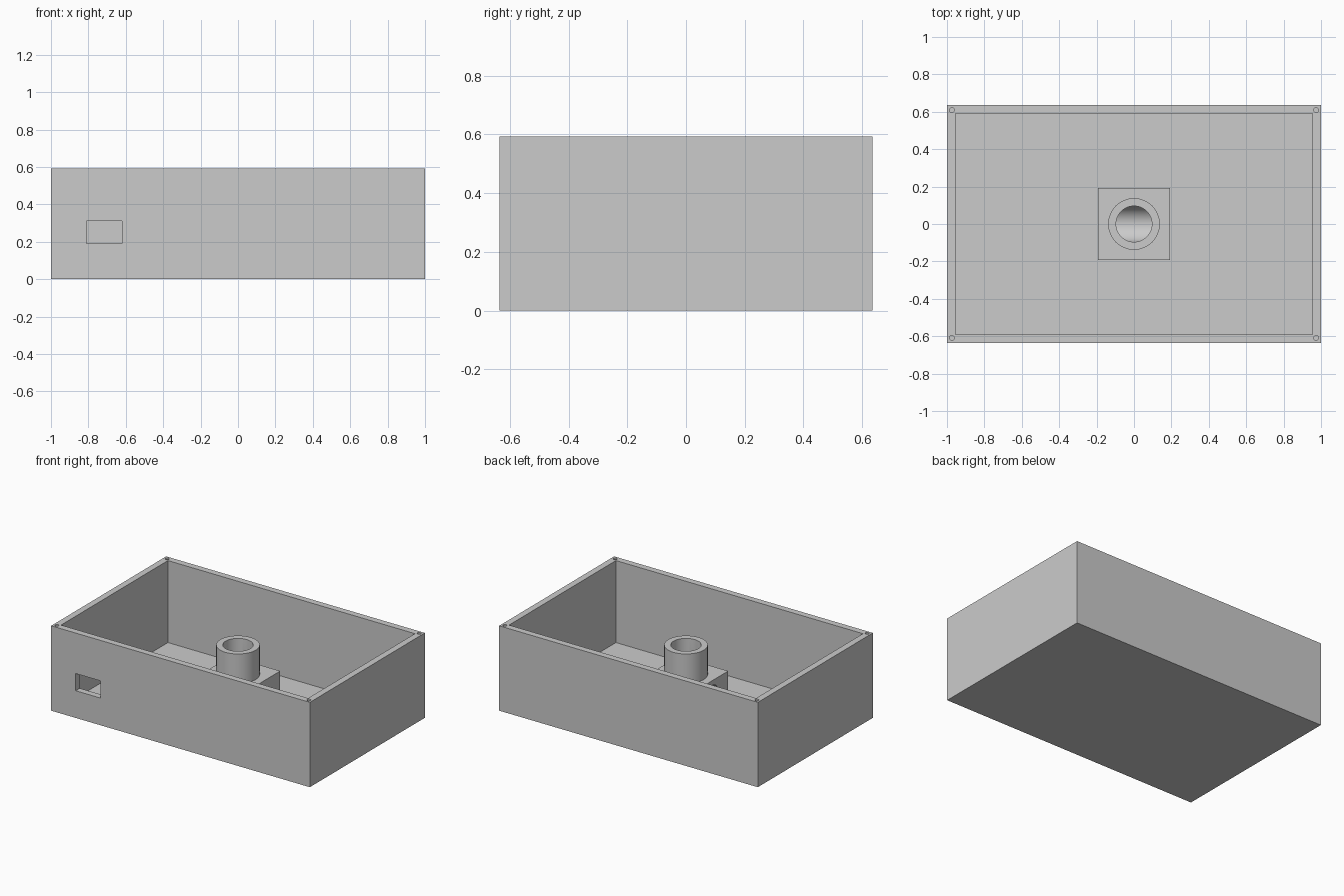
import bpy
from math import pi
from mathutils import Matrix

default = bpy.data.objects.get("Cube")
if default:
    bpy.data.objects.remove(default, do_unlink=True)

grey = bpy.data.materials.new("plain_grey")
grey.use_nodes = True
grey.diffuse_color = (0.6, 0.6, 0.6, 1)
grey.node_tree.nodes["Principled BSDF"].inputs["Base Color"].default_value = (0.6, 0.6, 0.6, 1)


def box(name, x, y, z):
    """Box from (low, high) ranges on each axis."""
    bpy.ops.mesh.primitive_cube_add(size=1)
    ob = bpy.context.object
    ob.name = name
    size = [b - a for a, b in (x, y, z)]
    mid = [(a + b) / 2 for a, b in (x, y, z)]
    ob.data.transform(Matrix.Translation(mid) @ Matrix.Diagonal((*size, 1)))
    ob.data.materials.append(grey)
    return ob


def cylinder(name, radius, length, centre, along_x=False, sides=64):
    bpy.ops.mesh.primitive_cylinder_add(vertices=sides, radius=radius, depth=length)
    ob = bpy.context.object
    ob.name = name
    turn = Matrix.Rotation(pi / 2 if along_x else 0, 4, "Y")
    ob.data.transform(Matrix.Translation(centre) @ turn)
    ob.data.materials.append(grey)
    return ob


def combine(target, other, operation):
    """Apply a boolean and discard the helper."""
    mod = target.modifiers.new(operation.lower(), "BOOLEAN")
    mod.operation = operation
    mod.solver = "EXACT"
    mod.object = other
    bpy.ops.object.select_all(action="DESELECT")
    bpy.context.view_layer.objects.active = target
    target.select_set(True)
    bpy.ops.object.modifier_apply(modifier=mod.name)
    bpy.data.objects.remove(other, do_unlink=True)


def smooth(ob):
    bpy.ops.object.select_all(action="DESELECT")
    bpy.context.view_layer.objects.active = ob
    ob.select_set(True)
    bpy.ops.object.shade_smooth_by_angle(angle=pi / 6)


W, D, H = 1.0, 0.635, 0.593   # half width, half depth, height
WALL, FLOOR = 0.045, 0.02

# Open tray
tray = box("open_tray", (-W, W), (-D, D), (0, H))
combine(tray, box("cavity_cutter", (WALL - W, W - WALL), (WALL - D, D - WALL), (FLOOR, 1)), "DIFFERENCE")

# Rectangular port through the front wall
combine(tray, box("port_cutter", (-0.81, -0.62), (-0.7, -0.55), (0.19, 0.31)), "DIFFERENCE")

# Screw holes in the corners of the rim
for sx in (-1, 1):
    for sy in (-1, 1):
        hole = cylinder("screw_cutter", 0.013, 0.2, (sx * 0.974, sy * 0.609, H), sides=24)
        combine(tray, hole, "DIFFERENCE")
smooth(tray)

# Central block with an upright tube
B, TOP, TUBE_TOP = 0.192, 0.28, 0.485
BORE, DUCT_Z = 0.096, 0.153
block = box("central_pipe_block", (-B, B), (-B, B), (FLOOR / 2, TOP))
combine(block, cylinder("upright_tube", 0.138, TUBE_TOP - 0.2, (0, 0, (TUBE_TOP + 0.2) / 2)), "UNION")

# Side duct meeting the vertical bore
combine(block, cylinder("duct_cutter", BORE + 0.001, 0.5, (-0.15, 0, DUCT_Z), along_x=True), "DIFFERENCE")
combine(block, cylinder("bore_cutter", BORE, 0.6, (0, 0, DUCT_Z + 0.3)), "DIFFERENCE")
smooth(block)
